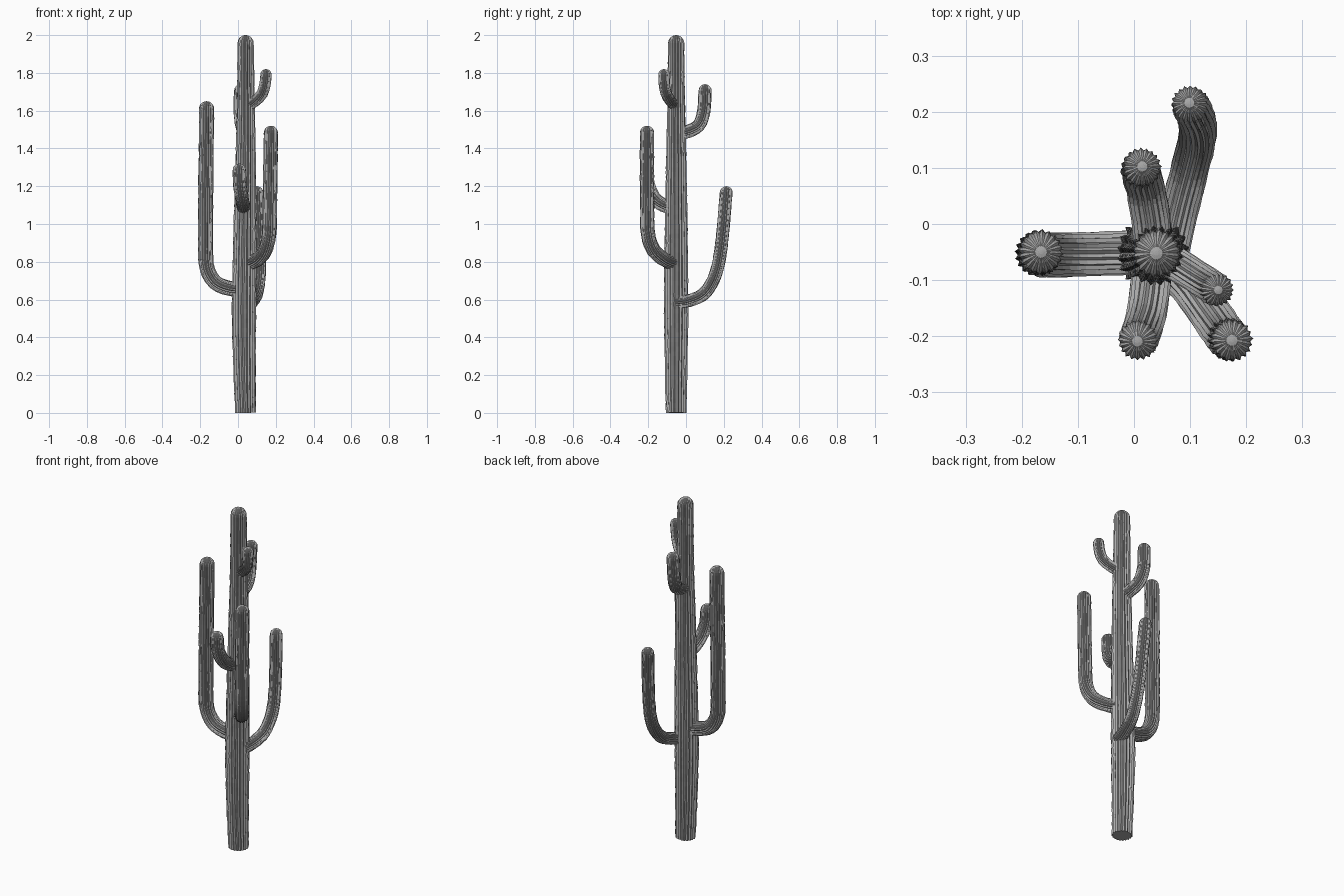
import bpy, bmesh, math, random
from mathutils import Vector

random.seed(4)
cube = bpy.data.objects.get("Cube")
if cube:
    bpy.data.objects.remove(cube)

RIBS = 20
GROOVE = 0.87   # groove radius relative to the rib crest

grey = bpy.data.materials.new("cactus grey")
grey.use_nodes = True
colour = (0.4, 0.4, 0.4, 1)
grey.diffuse_color = colour
grey.node_tree.nodes["Principled BSDF"].inputs["Base Color"].default_value = colour


def spline(points, step=0.025):
    """Sample a smooth curve through (x, y, z, radius) points."""
    pts = [Vector(p) for p in points]
    pts = [2 * pts[0] - pts[1]] + pts + [2 * pts[-1] - pts[-2]]
    out = []
    for a, b, c, d in zip(pts, pts[1:], pts[2:], pts[3:]):
        n = max(2, round((c - b).length / step))
        # tangents scaled by span length keep uneven spacing from overshooting
        span = (c - b).length
        m0 = (c - a) * (span / ((b - a).length + span))
        m1 = (d - b) * (span / ((d - c).length + span))
        for i in range(n):
            t = i / n
            h = t * t * (3 - 2 * t)
            out.append(b * (1 - h) + c * h
                       + m0 * (t * (1 - t) ** 2) + m1 * (t * t * (t - 1)))
    return out + [pts[-2]]


def ribbed_stem(name, points):
    """Sweep a pleated ring along a path and close it with a rounded tip."""
    path = spline(points)
    centres = [p.xyz for p in path]
    radii = [p.w for p in path]
    # Dome: extra rings beyond the last path point
    tip_dir = (centres[-1] - centres[-2]).normalized()
    end, r = centres[-1], radii[-1]
    for angle in (20, 40, 58, 74, 84):
        a = math.radians(angle)
        centres.append(end + tip_dir * r * math.sin(a))
        radii.append(r * math.cos(a))

    bm = bmesh.new()
    rings = []
    side = None
    last = len(centres) - 1
    for i, (c, rad) in enumerate(zip(centres, radii)):
        d = (centres[min(i + 1, last)] - centres[max(i - 1, 0)]).normalized()
        if side is None:
            side = d.orthogonal()
        side = (side - d * side.dot(d)).normalized()
        other = d.cross(side)
        ring = []
        for k in range(RIBS * 2):
            a = math.pi * k / RIBS
            s = rad * (GROOVE if k % 2 else random.uniform(0.97, 1.03))
            ring.append(bm.verts.new(c + s * (side * math.cos(a) + other * math.sin(a))))
        rings.append(ring)
    for low, high in zip(rings, rings[1:]):
        for k in range(RIBS * 2):
            n = (k + 1) % (RIBS * 2)
            bm.faces.new((low[k], low[n], high[n], high[k]))
    bm.faces.new(rings[0][::-1])
    tip = bm.verts.new(end + tip_dir * r)
    for k in range(RIBS * 2):
        bm.faces.new((rings[-1][k], rings[-1][(k + 1) % (RIBS * 2)], tip))
    mesh = bpy.data.meshes.new(name)
    bm.to_mesh(mesh)
    bm.free()
    mesh.materials.append(grey)
    bpy.context.collection.objects.link(bpy.data.objects.new(name, mesh))


def arm(name, radius, points):
    """Arm of even thickness, with the dome ending at the last point's height."""
    x, y, z = points[-1]
    points = points[:-1] + [(x, y, z - radius)]
    ribbed_stem(name, [(*p, radius) for p in points])


# Trunk: swells above the base, then narrows to the crown
ribbed_stem("trunk", [
    (0.04, -0.052, 0, 0.055), (0.035, -0.052, 0.2, 0.059), (0.032, -0.052, 0.55, 0.065),
    (0.036, -0.052, 0.9, 0.062), (0.04, -0.052, 1.3, 0.055),
    (0.042, -0.052, 1.6, 0.048), (0.04, -0.052, 1.957, 0.043)])

# Large lower arms
arm("tall_right_arm", 0.04, [
    (0.04, -0.05, 0.65), (-0.05, -0.053, 0.66), (-0.12, -0.055, 0.69),
    (-0.163, -0.055, 0.76), (-0.172, -0.053, 0.87), (-0.166, -0.05, 1.65)])
arm("front_left_arm", 0.038, [
    (0.04, -0.05, 0.79), (0.10, -0.11, 0.81), (0.143, -0.17, 0.86),
    (0.164, -0.2, 0.94), (0.168, -0.205, 1.05), (0.174, -0.207, 1.52)])
arm("back_arm", 0.034, [
    (0.065, -0.05, 0.585), (0.08, 0.02, 0.595), (0.1, 0.1, 0.635), (0.113, 0.155, 0.73),
    (0.112, 0.185, 0.87), (0.1, 0.213, 1.2)])

# Short upper arms
arm("short_front_arm", 0.036, [
    (0.032, -0.05, 1.08), (0.028, -0.12, 1.1), (0.02, -0.17, 1.14),
    (0.01, -0.2, 1.21), (0.007, -0.207, 1.32)])
arm("upper_back_arm", 0.035, [
    (0.035, -0.05, 1.475), (0.03, 0.01, 1.49), (0.02, 0.065, 1.52),
    (0.012, 0.093, 1.59), (0.014, 0.101, 1.74)])
arm("upper_left_arm", 0.03, [
    (0.04, -0.05, 1.62), (0.09, -0.08, 1.65), (0.128, -0.105, 1.69),
    (0.143, -0.115, 1.74), (0.148, -0.117, 1.82)])
